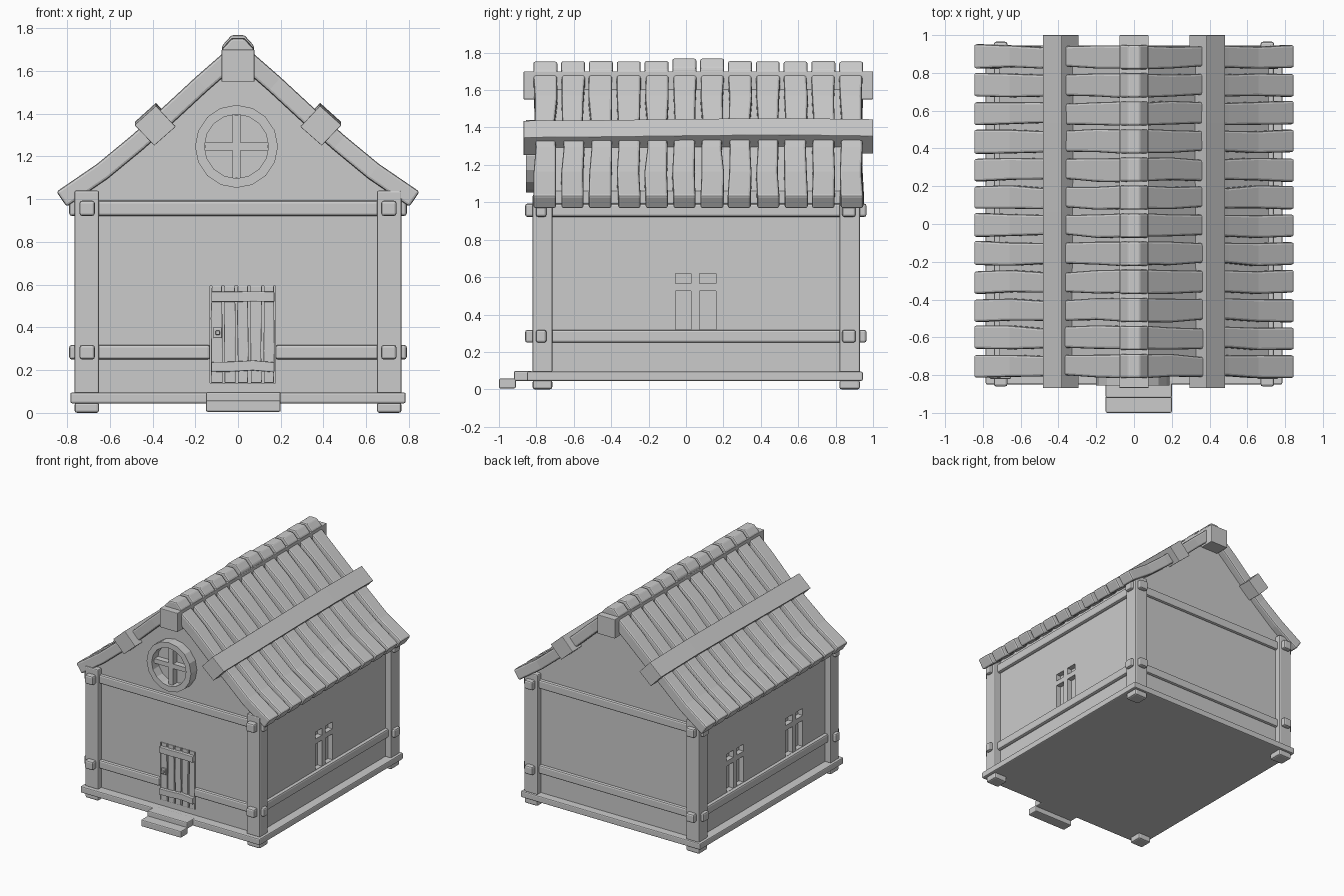
import bpy, bmesh, math, random
from mathutils import Vector

if "Cube" in bpy.data.objects:
    bpy.data.objects.remove(bpy.data.objects["Cube"])

random.seed(4)


def mesh_object(name, verts, faces, bevel=0.0, segments=2):
    me = bpy.data.meshes.new(name)
    me.from_pydata(verts, [], faces)
    bm = bmesh.new()
    bm.from_mesh(me)
    bmesh.ops.recalc_face_normals(bm, faces=bm.faces)
    bm.to_mesh(me)
    bm.free()
    ob = bpy.data.objects.new(name, me)
    bpy.context.collection.objects.link(ob)
    if bevel:
        mod = ob.modifiers.new("Bevel", "BEVEL")
        mod.width, mod.segments = bevel, segments
        mod.limit_method = "ANGLE"
        mod.angle_limit = math.radians(40)
    return ob


def loft(name, rings, bevel=0.0, closed=False):
    """Skin a list of equal-length rings; caps the ends unless closed."""
    n, m = len(rings[0]), len(rings)
    verts = [p for r in rings for p in r]
    faces = []
    for i in range(m if closed else m - 1):
        j = (i + 1) % m
        faces += [(i * n + k, i * n + (k + 1) % n, j * n + (k + 1) % n, j * n + k) for k in range(n)]
    if not closed:
        faces += [tuple(range(n)), tuple(range((m - 1) * n, m * n))]
    return mesh_object(name, verts, faces, bevel)


def box(name, x0, x1, y0, y1, z0, z1, bevel=0.0):
    return loft(name, [[(x0, y0, z), (x1, y0, z), (x1, y1, z), (x0, y1, z)] for z in (z0, z1)], bevel)


def prism(name, profile, y0, y1, bevel=0.0):
    """Extrude an x-z profile along y."""
    return loft(name, [[(x, y, z) for x, z in profile] for y in (y0, y1)], bevel)


FRONT, BACK, SIDE = -0.78, 0.885, 0.715

# Walls with gables, one solid body
half = [(SIDE, 0.07), (SIDE, 1.06), (0.5, 1.23)]
body = prism("walls", half + [(0, 1.67)] + [(-x, z) for x, z in reversed(half)], FRONT, BACK)

# Recesses for the side windows and the door
cutters = [box("door_cutter", -0.13, 0.175, -0.9, -0.745, 0.14, 0.595)]
for sx, yc in ((1, 0.053), (-1, 0.41), (-1, -0.33)):
    xs = sorted((sx * (SIDE - 0.04), sx * 0.8))
    for y0, y1 in ((-0.108, -0.025), (0.018, 0.107)):
        for z0, z1 in ((0.32, 0.525), (0.565, 0.62)):
            cutters.append(box("window_cutter", *xs, yc + y0, yc + y1, z0, z1))
for c in cutters:
    mod = body.modifiers.new("Cut", "BOOLEAN")
    mod.operation, mod.object = "DIFFERENCE", c
    bpy.context.view_layer.objects.active = body
    bpy.ops.object.modifier_apply(modifier=mod.name)
    bpy.data.objects.remove(c)

# Base slab and steps
box("base_slab", -0.785, 0.785, -0.85, 0.945, 0.045, 0.095, 0.008)
box("upper_step", -0.15, 0.2, -0.92, -0.82, 0.045, 0.098, 0.008)
box("lower_step", -0.15, 0.2, -1.0, -0.91, 0.005, 0.058, 0.008)

# Feet and corner posts
for s in (-1, 1):
    xs = sorted((s * 0.65, s * 0.765))
    for y0, y1 in ((-0.82, -0.715), (0.82, 0.93)):
        box("foot", *xs, y0, y1, 0, 0.05, 0.012)
        box("corner_post", *xs, y0, y1, 0.09, 1.04, 0.008)

# Horizontal timbers whose ends poke through the posts
for z0, z1 in ((0.25, 0.318), (0.922, 0.993)):
    for s in (-1, 1):
        box("side_timber", *sorted((s * 0.67, s * 0.742)), -0.86, 0.965, z0, z1, 0.012)
    box("back_timber", -0.79, 0.79, 0.835, 0.907, z0, z1, 0.012)
    spans = ((-0.79, -0.13), (0.175, 0.79)) if z0 < 0.5 else ((-0.79, 0.79),)
    for x0, x1 in spans:
        box("front_timber", x0, x1, -0.802, -0.746, z0, z1, 0.012)

# Door: uneven planks, two cross boards and a handle
step = 0.305 / 5
for i in range(5):
    rings = []
    for k in range(4):
        z = 0.14 + 0.455 * k / 3
        x0 = -0.13 + i * step + random.uniform(0.002, 0.008)
        x1 = -0.13 + (i + 1) * step - random.uniform(0.002, 0.008)
        rings.append([(x0, -0.785, z), (x1, -0.785, z), (x1, -0.74, z), (x0, -0.74, z)])
    loft("door_plank", rings, 0.004)
for z0, z1 in ((0.52, 0.568), (0.195, 0.242)):
    rings = []
    for x in (-0.125, -0.03, 0.07, 0.17):
        d = random.uniform(-0.006, 0.006)
        rings.append([(x, y, z + d) for y, z in ((-0.81, z0), (-0.77, z0), (-0.77, z1), (-0.81, z1))])
    loft("door_cross_board", rings, 0.004)
box("door_handle_plate", -0.115, -0.075, -0.797, -0.78, 0.35, 0.4, 0.004)
box("door_handle", -0.105, -0.085, -0.815, -0.79, 0.365, 0.385, 0.004)

# Round gable window: faceted ring and crossed bars
cx, cz, sides = -0.007, 1.247, 16
rings = []
for i in range(sides):
    a = 2 * math.pi * i / sides
    rings.append([(cx + r * math.cos(a), y, cz + r * math.sin(a))
                  for r, y in ((0.194, -0.77), (0.194, -0.855), (0.15, -0.855), (0.15, -0.77))])
loft("round_window_frame", rings, closed=True)
box("window_bar_upright", cx - 0.018, cx + 0.018, -0.83, -0.775, cz - 0.148, cz + 0.148)
box("window_bar_level", cx - 0.148, cx + 0.148, -0.826, -0.775, cz - 0.018, cz + 0.018)

# Ridge beam
box("ridge_beam", -0.077, 0.077, -0.868, 1.0, 1.55, 1.7, 0.004)

# Roof planks following the swept slope, and ridge caps above them
slope = [Vector(p) for p in ((0.04, 1.71), (0.2, 1.57), (0.36, 1.422), (0.5, 1.297), (0.66, 1.165), (0.85, 1.035))]
cap = [(-0.075, 1.67), (-0.075, 1.705), (-0.03, 1.755), (0.03, 1.755), (0.075, 1.705), (0.075, 1.67)]
for i in range(12):
    yc = -0.752 + i * 1.635 / 11
    lift = 0.013 if i in (5, 6) else random.uniform(-0.003, 0.001)
    prism("ridge_cap", [(x, z + lift) for x, z in cap], yc - 0.064, yc + 0.064, 0.01)
    for s in (-1, 1):
        rings = []
        for k, p in enumerate(slope):
            t = (slope[min(k + 1, 5)] - slope[max(k - 1, 0)]).normalized()
            low = p + Vector((t.y, -t.x)) * 0.085
            w = (0.063, 0.06, 0.055, 0.056, 0.06, 0.062)[k] + random.uniform(-0.003, 0.003)
            y = yc + random.uniform(-0.005, 0.005)
            rings.append([(s * p.x, y - w, p.y), (s * p.x, y + w, p.y),
                          (s * low.x, y + w, low.y), (s * low.x, y - w, low.y)])
        loft("roof_plank", rings, 0.012)

# Battens pinning the planks, square beams turned to the slope
for s in (-1, 1):
    rings = []
    for k in range(5):
        y = -0.868 + 1.868 * k / 4
        lift = (0, 0.004, 0.01, 0.014, 0.008)[k]
        rings.append([(s * (0.388 + dx), y, 1.343 + dz + lift)
                      for dx, dz in ((-0.004, 0.094), (0.096, 0.004), (0.004, -0.092), (-0.096, -0.004))])
    loft("roof_batten", rings, 0.003)
